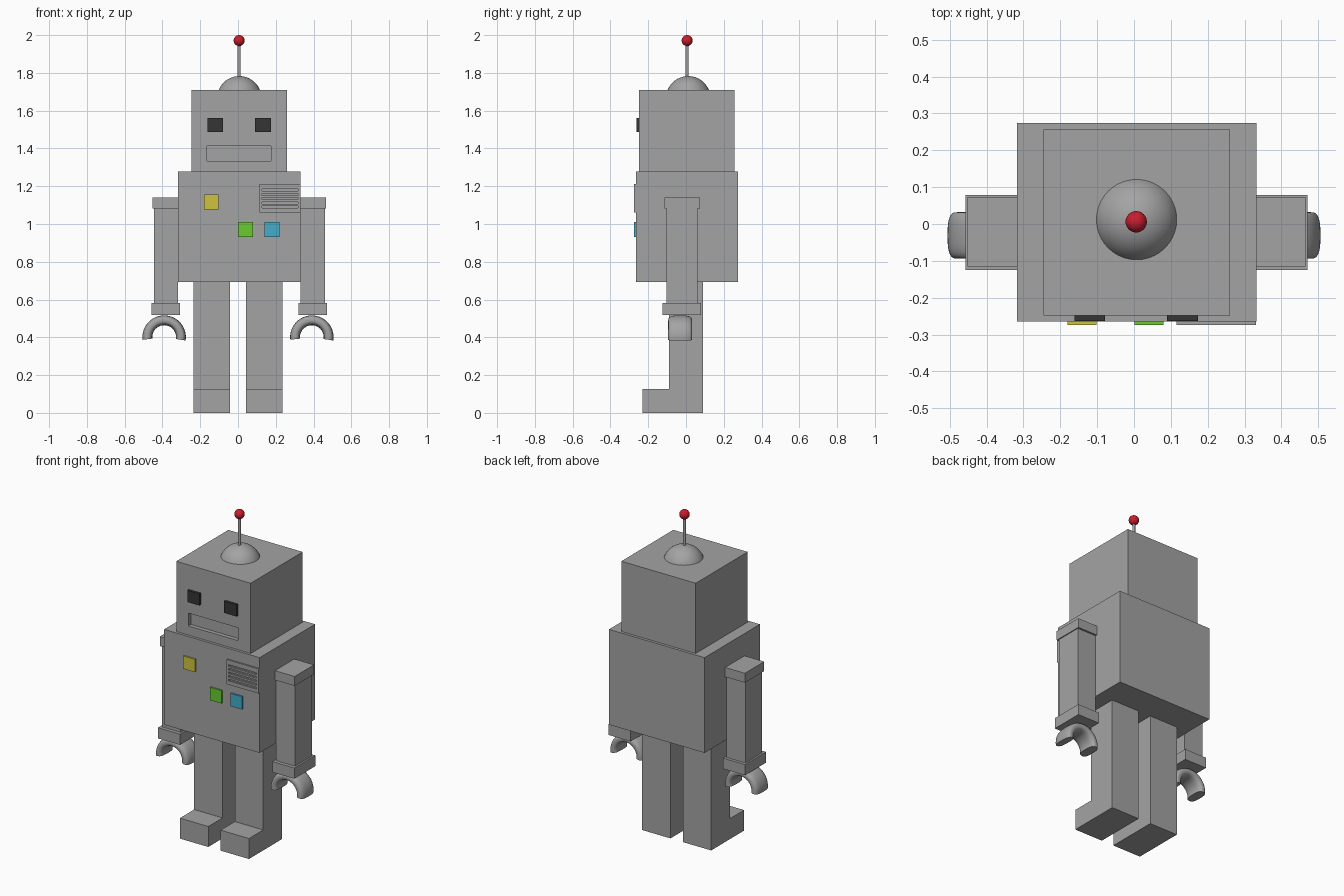
import bpy, bmesh, math
from mathutils import Vector

if "Cube" in bpy.data.objects:
    bpy.data.objects.remove(bpy.data.objects["Cube"])


def material(name, rgb):
    m = bpy.data.materials.new(name)
    m.diffuse_color = (*rgb, 1)
    m.use_nodes = True
    m.node_tree.nodes["Principled BSDF"].inputs["Base Color"].default_value = m.diffuse_color
    return m


GREY = material("grey metal", (0.37, 0.37, 0.37))
DARK = material("dark eye", (0.035, 0.035, 0.035))
YELLOW = material("yellow", (0.62, 0.55, 0.05))
GREEN = material("green", (0.14, 0.6, 0.03))
BLUE = material("blue", (0.055, 0.42, 0.6))
RED = material("red", (0.6, 0.012, 0.025))


def finish(name, bm, mat, smooth=False):
    bmesh.ops.recalc_face_normals(bm, faces=bm.faces)
    me = bpy.data.meshes.new(name)
    bm.to_mesh(me)
    bm.free()
    me.materials.append(mat)
    ob = bpy.data.objects.new(name, me)
    bpy.context.collection.objects.link(ob)
    if smooth:
        bpy.ops.object.select_all(action='DESELECT')
        ob.select_set(True)
        bpy.context.view_layer.objects.active = ob
        bpy.ops.object.shade_smooth_by_angle(angle=math.radians(40))
    return ob


def box_bm(x, y, z):
    """bmesh box from (min, max) ranges"""
    bm = bmesh.new()
    bmesh.ops.create_cube(bm, size=1)
    for v in bm.verts:
        v.co = Vector([r[0] if c < 0 else r[1] for c, r in zip(v.co, (x, y, z))])
    return bm


def box(name, x, y, z, mat=GREY):
    return finish(name, box_bm(x, y, z), mat)


def revolve(name, profile, centre, mat, steps=40):
    """spin an (r, z) profile about a vertical axis"""
    bm = bmesh.new()
    vs = [bm.verts.new((r, 0, z)) for r, z in profile]
    es = [bm.edges.new(p) for p in zip(vs, vs[1:])]
    bmesh.ops.spin(bm, geom=vs + es, cent=(0, 0, 0), axis=(0, 0, 1),
                   angle=2 * math.pi, steps=steps)
    bmesh.ops.remove_doubles(bm, verts=bm.verts, dist=1e-5)
    for v in bm.verts:
        v.co += Vector(centre)
    return finish(name, bm, mat, True)


# torso
box("torso", (-0.318, 0.332), (-0.264, 0.274), (0.692, 1.278))

# head with recessed mouth slot
bm = box_bm((-0.246, 0.26), (-0.248, 0.257), (1.278, 1.71))
front = min(bm.faces, key=lambda f: f.calc_center_median().y)
mid = front.calc_center_median()
bmesh.ops.inset_region(bm, faces=[front], thickness=0.05)
for v in front.verts:
    v.co.x = -0.164 if v.co.x < mid.x else 0.175
    v.co.z = 1.334 if v.co.z < mid.z else 1.413
mouth = bmesh.ops.extrude_discrete_faces(bm, faces=[front])["faces"][0]
for v in mouth.verts:
    v.co.y += 0.025
finish("head", bm, GREY)

# eyes
for side, x in (("left", (-0.161, -0.079)), ("right", (0.089, 0.174))):
    box(side + "_eye", x, (-0.263, -0.24), (1.488, 1.56), DARK)

# chest buttons
for name, x, z, mat in (("yellow_button", -0.181, 1.076, YELLOW),
                        ("green_button", 0.001, 0.932, GREEN),
                        ("blue_button", 0.14, 0.932, BLUE)):
    box(name, (x, x + 0.079), (-0.274, -0.258), (z, z + 0.079), mat)

# chest vent: frame and slats with the torso showing between
VY = (-0.274, -0.26)
box("vent_top", (0.115, 0.331), VY, (1.184, 1.212))
box("vent_bottom", (0.115, 0.331), VY, (1.061, 1.084))
box("vent_left", (0.115, 0.128), VY, (1.084, 1.184))
box("vent_right", (0.318, 0.331), VY, (1.084, 1.184))
for i in range(4):
    z = 1.095 + i * 0.0223
    box("vent_slat", (0.128, 0.318), VY, (z, z + 0.0115))

# dome, antenna rod and ball
a, h = 0.109, 0.073
R = (a * a + h * h) / (2 * h)
start = math.asin((R - h) / R)
angles = [start + (math.pi / 2 - start) * i / 12 for i in range(13)]
revolve("dome", [(R * math.cos(t), R * math.sin(t) - R + h) for t in angles],
        (0.007, 0.012, 1.71), GREY)
revolve("antenna_rod", [(0.008, 1.76), (0.008, 1.96)], (0.006, 0.006, 0), GREY, 16)
ts = [math.pi * (i / 16 - 0.5) for i in range(17)]
revolve("antenna_ball", [(0.029 * math.cos(t), 0.029 * math.sin(t)) for t in ts],
        (0.006, 0.006, 1.971), RED, 32)


def claw(name, cx, cy, cz):
    """open ring: rounded-box section swept along an arc"""
    bm = bmesh.new()
    n, rings = 28, []
    for i in range(37):
        t = math.radians(-9 + 196 * i / 36)
        ring = []
        for k in range(n):
            u = 2 * math.pi * k / n
            c, s = math.cos(u), math.sin(u)
            r = 0.089 + 0.026 * math.copysign(abs(c) ** 0.7, c)
            y = 0.063 * math.copysign(abs(s) ** 0.7, s)
            ring.append(bm.verts.new((cx + r * math.cos(t), cy + y, cz + r * math.sin(t))))
        rings.append(ring)
    for p, q in zip(rings, rings[1:]):
        for k in range(n):
            j = (k + 1) % n
            bm.faces.new((p[k], p[j], q[j], q[k]))
    bm.faces.new(rings[0])
    bm.faces.new(rings[-1])
    finish(name, bm, GREY, True)


for side, s in (("left", -1), ("right", 1)):
    # arm with shoulder cap, cuff and claw
    ax = 0.007 + s * 0.389

    def span(half):
        return (ax - half, ax + half)

    box(side + "_arm", span(0.064), (-0.103, 0.061), (0.57, 1.09))
    box(side + "_shoulder_cap", span(0.07), (-0.115, 0.073), (1.083, 1.141))
    box(side + "_cuff", span(0.075), (-0.125, 0.079), (0.517, 0.583))
    claw(side + "_claw", s * 0.391, -0.031, 0.401)

    # L-shaped leg and foot, side profile extruded across
    x0, x1 = sorted((s * 0.042, s * 0.235))
    prof = [(0.091, 0), (-0.229, 0), (-0.229, 0.126), (-0.091, 0.126),
            (-0.091, 0.7), (0.091, 0.7)]
    bm = bmesh.new()
    face = bm.faces.new([bm.verts.new((x0, y, z)) for y, z in prof])
    ext = bmesh.ops.extrude_face_region(bm, geom=[face])["geom"]
    for v in ext:
        if isinstance(v, bmesh.types.BMVert):
            v.co.x = x1
    finish(side + "_leg", bm, GREY)
